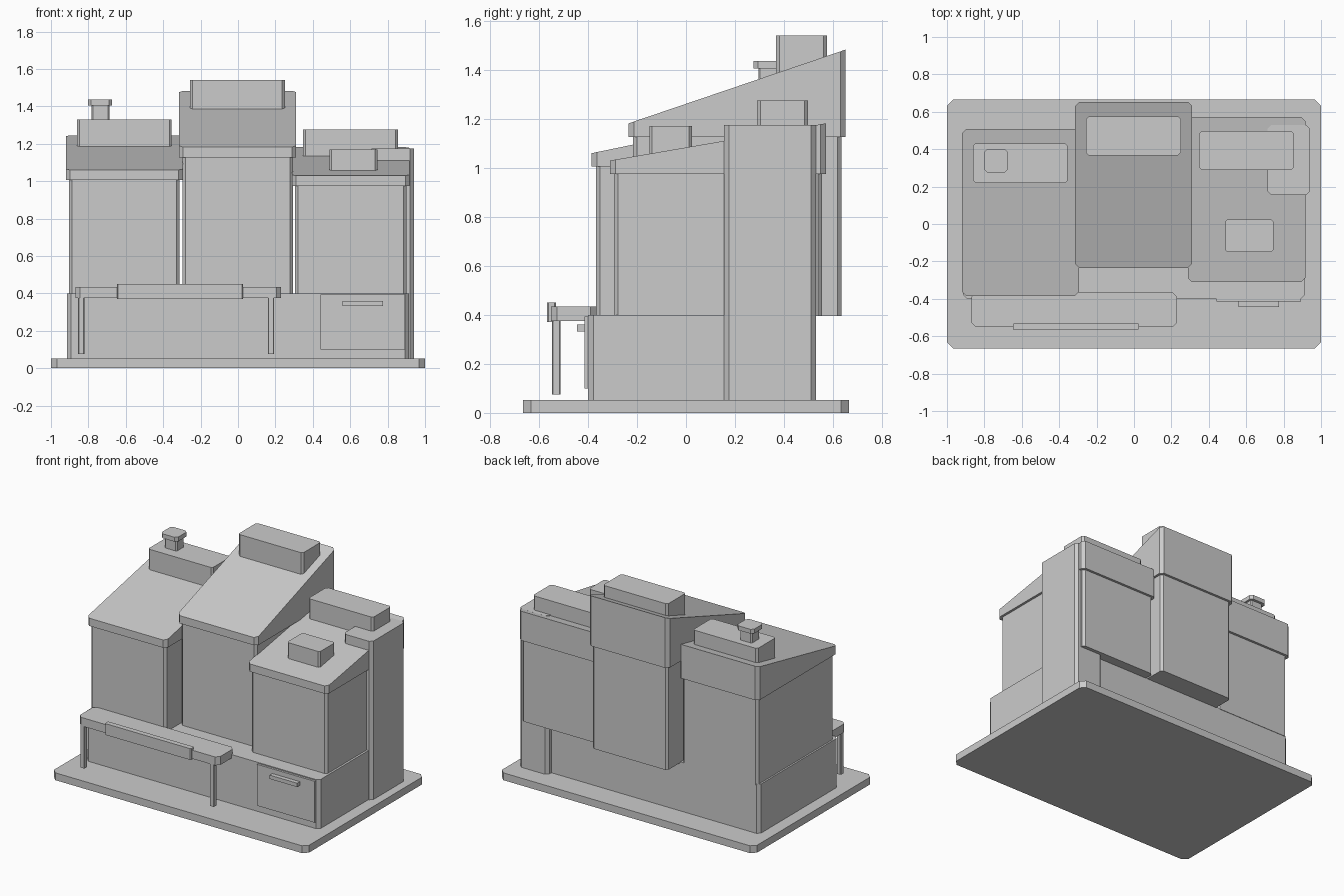
import bpy
import bmesh

cube = bpy.data.objects.get("Cube")
if cube:
    bpy.data.objects.remove(cube, do_unlink=True)

grey = bpy.data.materials.new("plain grey")
grey.use_nodes = True
GREY = (0.6, 0.6, 0.6, 1)
grey.diffuse_color = GREY
grey.node_tree.nodes["Principled BSDF"].inputs["Base Color"].default_value = GREY


def block(name, x, y, z, cut=0.0, back=None):
    """Upright prism with chamfered corners; top slopes from z[1] to back."""
    (x0, x1), (y0, y1), (z0, z1) = x, y, z
    slope = 0 if back is None else (back - z1) / (y1 - y0)
    if cut:
        outline = [(x0 + cut, y0), (x1 - cut, y0), (x1, y0 + cut), (x1, y1 - cut),
                   (x1 - cut, y1), (x0 + cut, y1), (x0, y1 - cut), (x0, y0 + cut)]
    else:
        outline = [(x0, y0), (x1, y0), (x1, y1), (x0, y1)]
    bm = bmesh.new()
    low = [bm.verts.new((px, py, z0)) for px, py in outline]
    top = [bm.verts.new((px, py, z1 + slope * (py - y0))) for px, py in outline]
    bm.faces.new(low[::-1])
    bm.faces.new(top)
    n = len(outline)
    for i in range(n):
        j = (i + 1) % n
        bm.faces.new((low[i], low[j], top[j], top[i]))
    mesh = bpy.data.meshes.new(name)
    bm.to_mesh(mesh)
    bm.free()
    mesh.materials.append(grey)
    obj = bpy.data.objects.new(name, mesh)
    bpy.context.collection.objects.link(obj)
    return obj


def house(side, x, y, eaves, ridge):
    """Upper storey with an overhanging single-pitch roof."""
    lip = 0.017
    block(side + "_upper_walls", x, y, (0.395, eaves + 0.01), 0.016)
    block(side + "_roof", (x[0] - lip, x[1] + lip), (y[0] - lip, y[1] + lip),
          (eaves, eaves + 0.055), 0.022, ridge)


# Ground slab and shared lower storey
block("base_slab", (-1, 1), (-0.665, 0.665), (0, 0.052), 0.033)
block("ground_floor", (-0.915, 0.915), (-0.4, 0.487), (0.05, 0.4), 0.022)

# Three upper houses and the corner tower
house("right", (-0.903, -0.312), (-0.368, 0.49), 1.005, 1.245)
house("middle", (-0.298, 0.294), (-0.217, 0.635), 1.127, 1.483)
house("left", (0.305, 0.9), (-0.293, 0.555), 0.975, 1.182)
block("corner_tower", (0.715, 0.94), (0.155, 0.53), (0.05, 1.175), 0.02)

# Rooftop boxes
block("right_roof_box", (-0.86, -0.355), (0.22, 0.43), (1.15, 1.33), 0.012)
block("middle_roof_box", (-0.257, 0.25), (0.367, 0.575), (1.36, 1.54), 0.014)
block("left_roof_box", (0.347, 0.855), (0.29, 0.497), (1.1, 1.275), 0.014)
block("left_roof_hatch", (0.488, 0.745), (-0.15, 0.025), (1.02, 1.17), 0.012)

# Chimney
block("chimney", (-0.783, -0.688), (0.295, 0.382), (1.32, 1.41), 0.008)
block("chimney_cap", (-0.803, -0.673), (0.275, 0.4), (1.405, 1.436), 0.018)

# Porch canopy, its sign board and posts
block("canopy", (-0.87, 0.23), (-0.552, -0.365), (0.375, 0.435), 0.025)
block("sign_board", (-0.648, 0.027), (-0.567, -0.53), (0.37, 0.45), 0.006)
for label, px in (("right", -0.855), ("left", 0.16)):
    block(label + "_canopy_post", (px, px + 0.033), (-0.547, -0.512), (0.075, 0.38), 0.004)

# Shop shutter and handle
block("shutter", (0.44, 0.892), (-0.415, -0.39), (0.1, 0.393))
block("shutter_handle", (0.56, 0.775), (-0.445, -0.41), (0.333, 0.36))
